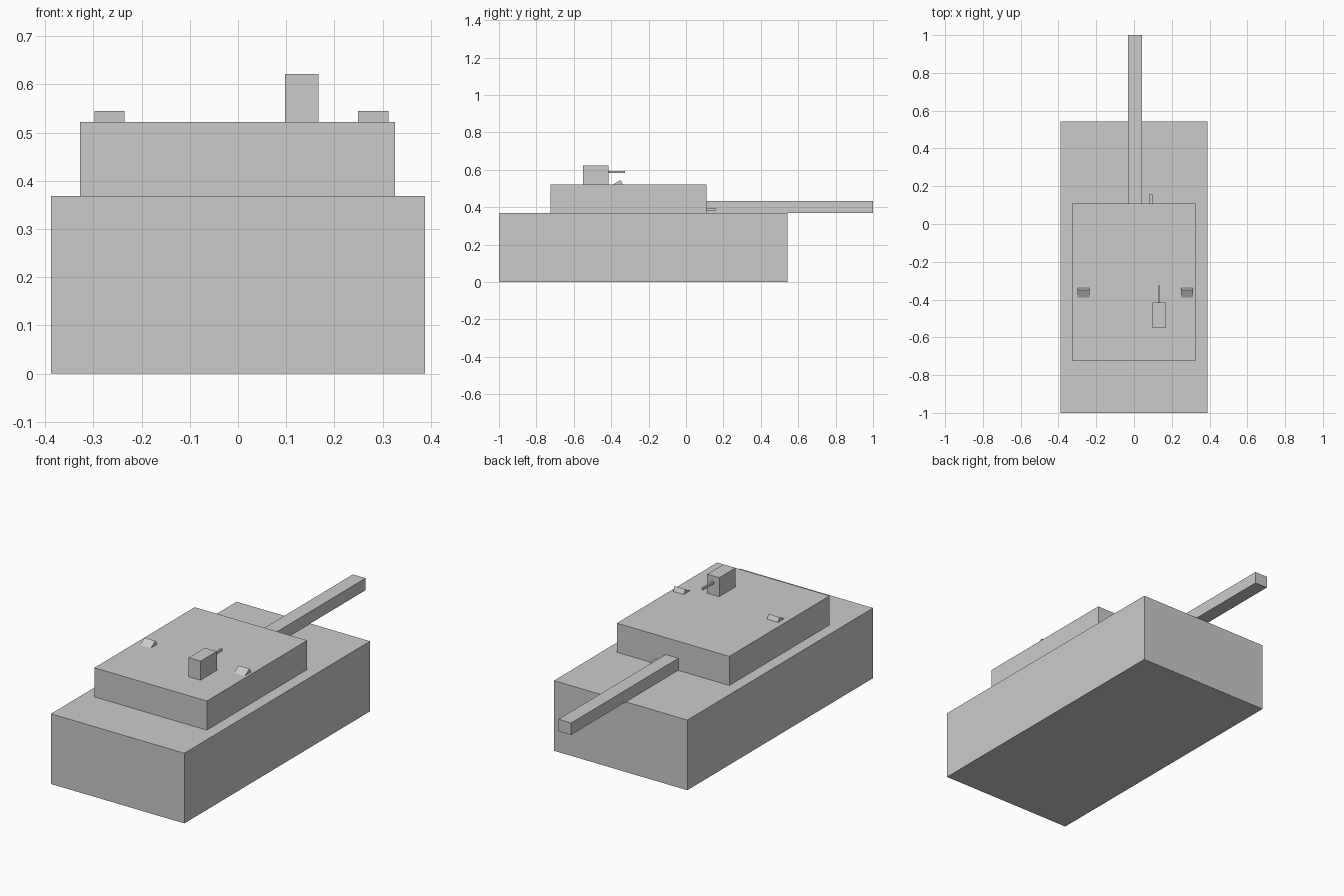
import bpy
import bmesh

cube = bpy.data.objects.get("Cube")
if cube:
    bpy.data.objects.remove(cube, do_unlink=True)

grey = bpy.data.materials.new("plain_grey")
grey.use_nodes = True
colour = (0.6, 0.6, 0.6, 1)
grey.diffuse_color = colour
grey.node_tree.nodes["Principled BSDF"].inputs["Base Color"].default_value = colour


def prism(name, x_range, profile):
    """Extrude a (y, z) profile across x."""
    bm = bmesh.new()
    left, right = x_range
    face = bm.faces.new([bm.verts.new((left, y, z)) for y, z in profile])
    new = bmesh.ops.extrude_face_region(bm, geom=[face])["geom"]
    bmesh.ops.translate(bm, vec=(right - left, 0, 0),
                        verts=[v for v in new if isinstance(v, bmesh.types.BMVert)])
    bmesh.ops.recalc_face_normals(bm, faces=bm.faces)
    mesh = bpy.data.meshes.new(name)
    bm.to_mesh(mesh)
    bm.free()
    mesh.materials.append(grey)
    obj = bpy.data.objects.new(name, mesh)
    bpy.context.collection.objects.link(obj)
    return obj


def box(name, x, y, z):
    return prism(name, x, [(y[0], z[0]), (y[1], z[0]), (y[1], z[1]), (y[0], z[1])])


# Hull and turret
box("hull", (-0.388, 0.388), (-1, 0.543), (0, 0.369))
box("turret", (-0.328, 0.326), (-0.725, 0.109), (0.369, 0.522))

# Main barrel and the small gun beside it
box("main_barrel", (-0.032, 0.042), (0.109, 1), (0.37, 0.433))
box("coaxial_gun", (0.079, 0.097), (0.109, 0.157), (0.38, 0.396))

# Roof hatch block with its thin gun
box("cupola", (0.097, 0.167), (-0.55, -0.415), (0.522, 0.622))
box("cupola_gun", (0.127, 0.137), (-0.415, -0.325), (0.582, 0.594))

# Sloped periscopes on both sides of the roof
for side, x in (("right", (-0.298, -0.235)), ("left", (0.249, 0.312))):
    prism(side + "_periscope", x, [(-0.39, 0.522), (-0.35, 0.545), (-0.338, 0.522)])
